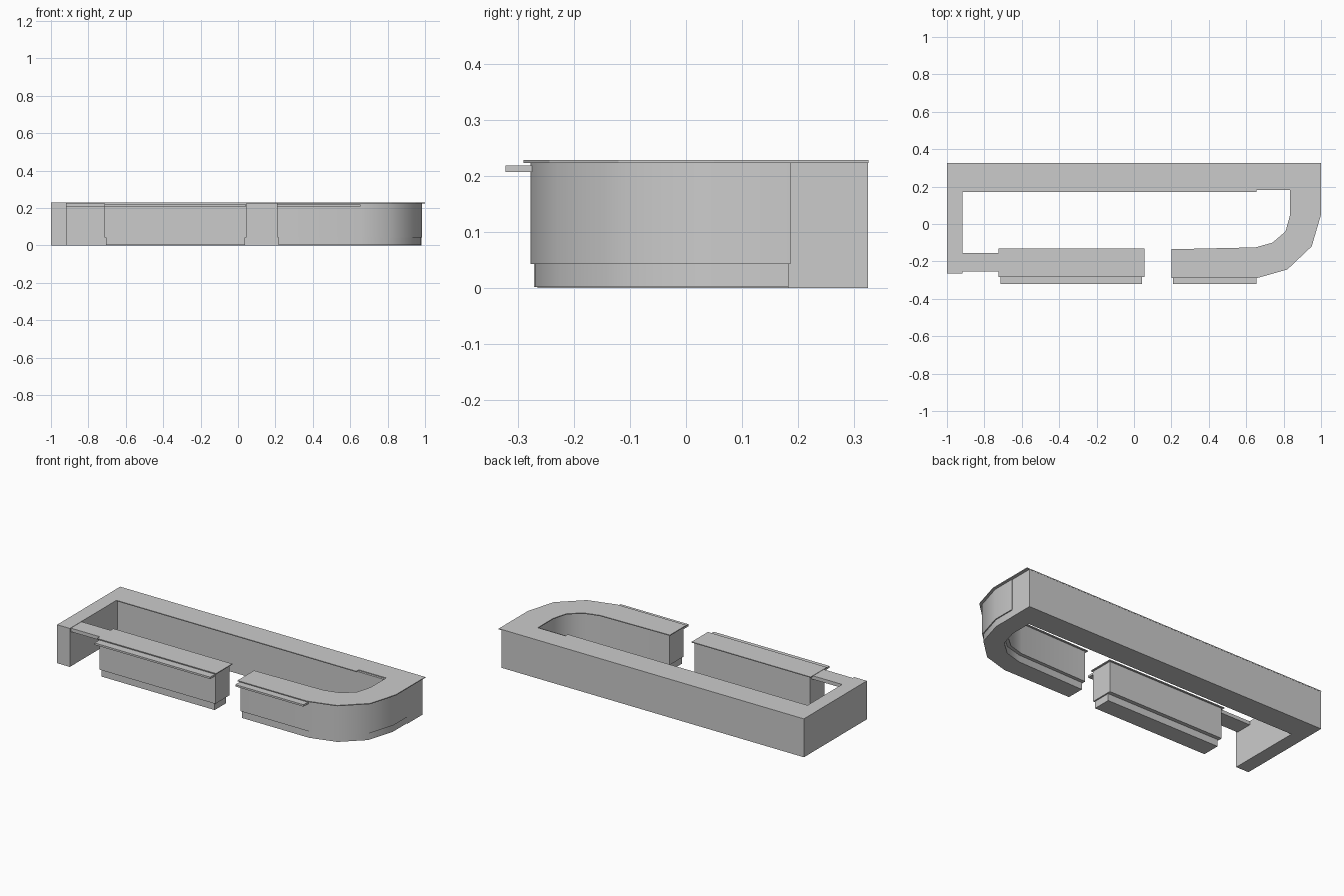
import bpy, bmesh, math
from mathutils import Vector

if "Cube" in bpy.data.objects:
    bpy.data.objects.remove(bpy.data.objects["Cube"])


def prism(name, outline, z0, z1, smooth=False):
    """Extrude a plan outline from z0 to z1."""
    bm = bmesh.new()
    face = bm.faces.new([bm.verts.new((x, y, z0)) for x, y in outline])
    ext = bmesh.ops.extrude_face_region(bm, geom=[face])
    verts = [v for v in ext["geom"] if isinstance(v, bmesh.types.BMVert)]
    bmesh.ops.translate(bm, verts=verts, vec=(0, 0, z1 - z0))
    bmesh.ops.recalc_face_normals(bm, faces=bm.faces)
    mesh = bpy.data.meshes.new(name)
    bm.to_mesh(mesh)
    bm.free()
    obj = bpy.data.objects.new(name, mesh)
    bpy.context.collection.objects.link(obj)
    if smooth:
        bpy.ops.object.select_all(action='DESELECT')
        obj.select_set(True)
        bpy.context.view_layer.objects.active = obj
        bpy.ops.object.shade_smooth_by_angle(angle=math.radians(40))
    return obj


def box(name, x0, x1, y0, y1, z0, z1):
    return prism(name, [(x0, y0), (x1, y0), (x1, y1), (x0, y1)], z0, z1)


TOP, SLAB, KICK = 0.228, 0.223, 0.043

# Plan of the curved counter end: matching outer and inner edge points
outer = [(0.20, -0.29), (0.655, -0.29), (0.82, -0.243), (0.95, -0.12), (1.0, 0.05), (1.0, 0.185)]
inner = [(0.20, -0.135), (0.65, -0.125), (0.74, -0.10), (0.81, -0.04), (0.835, 0.05), (0.835, 0.195)]


def curved_band(out_inset, in_inset, end_inset):
    """Outline of the curved run, pulled in from both edges."""
    a, b = [], []
    for o, i in zip(outer, inner):
        o, i = Vector(o), Vector(i)
        d = (i - o).normalized()
        a.append(o + d * out_inset)
        b.append(i - d * in_inset)
    a[0].x += end_inset
    b[0].x += end_inset
    return [tuple(p) for p in a + b[::-1]]


# Continuous worktop over the back run, left return and curved end
worktop = ([(-1, -0.265), (-0.917, -0.265), (-0.917, 0.172), (0.655, 0.172), (0.655, 0.195)]
           + inner[::-1] + outer + [(1.0, 0.325), (-1, 0.325)])
prism("worktop", worktop, SLAB, TOP)

# Cabinets below the worktop
prism("back_and_left_cabinet",
      [(-1, -0.265), (-0.917, -0.265), (-0.917, 0.182), (0.982, 0.182), (0.982, 0.324), (-1, 0.324)],
      0, SLAB)
prism("curved_cabinet", curved_band(0.015, 0.01, 0.01), KICK, SLAB, True)
prism("curved_toe_kick", curved_band(0.021, 0.03, 0.016), 0.002, KICK, True)

# Free-standing straight counter
box("island_worktop", -0.725, 0.055, -0.284, -0.132, SLAB, TOP)
box("island_cabinet", -0.715, 0.045, -0.277, -0.142, KICK, SLAB)
box("island_toe_kick", -0.706, 0.037, -0.271, -0.165, 0.002, KICK)

# Front ledges
for name, x0, x1 in (("island_ledge", -0.715, 0.043), ("curved_counter_ledge", 0.208, 0.655)):
    box(name, x0, x1, -0.322, -0.270, 0.207, 0.218)

# Lift-up flap between island and left return
box("lift_flap", -0.92, -0.715, -0.255, -0.155, 0.205, 0.226)
